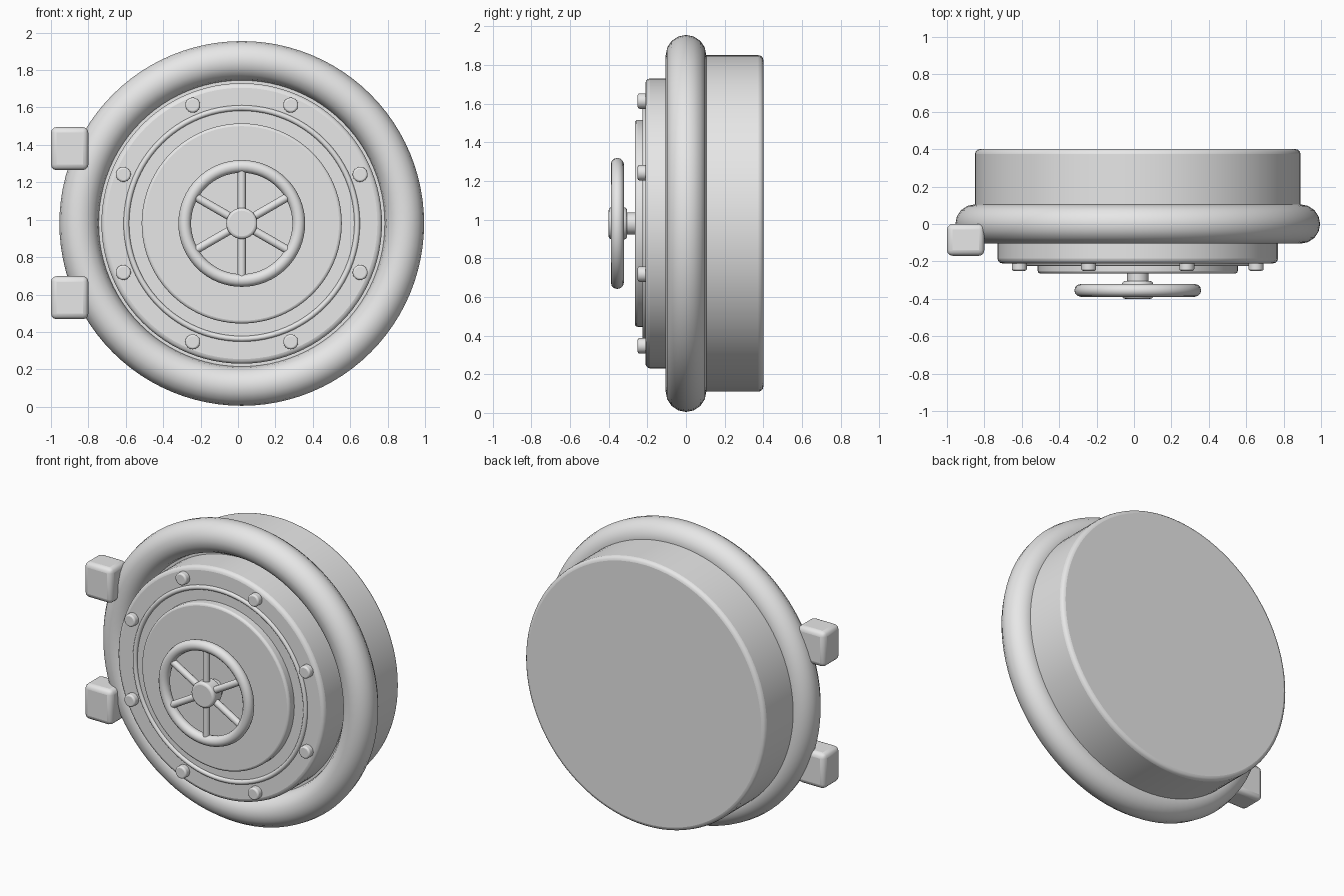
import bpy
import bmesh
from math import cos, sin, pi, radians
from mathutils import Matrix, Vector

if "Cube" in bpy.data.objects:
    bpy.data.objects.remove(bpy.data.objects["Cube"])

CX, CZ = 0.02, 0.98  # axis of the round door

steel = bpy.data.materials.new("light_grey_steel")
steel.use_nodes = True
steel.diffuse_color = (0.8, 0.8, 0.8, 1)
steel.node_tree.nodes["Principled BSDF"].inputs["Base Color"].default_value = (0.8, 0.8, 0.8, 1)


def finish(name, bm, bevel=0.0):
    """Turn a bmesh into a shaded object with optional rounded edges."""
    bmesh.ops.recalc_face_normals(bm, faces=bm.faces)
    mesh = bpy.data.meshes.new(name)
    bm.to_mesh(mesh)
    bm.free()
    mesh.materials.append(steel)
    obj = bpy.data.objects.new(name, mesh)
    bpy.context.collection.objects.link(obj)
    if bevel:
        mod = obj.modifiers.new("rounded_edges", 'BEVEL')
        mod.width = bevel
        mod.segments = 3
        mod.limit_method = 'ANGLE'
        mod.angle_limit = radians(40)
    bpy.ops.object.select_all(action='DESELECT')
    obj.select_set(True)
    bpy.context.view_layer.objects.active = obj
    bpy.ops.object.shade_smooth_by_angle(angle=radians(40))
    return obj


def disc(name, radius, front, back, bevel=0.0, x=CX, z=CZ, sides=64):
    """Cylinder along y between two depths."""
    bm = bmesh.new()
    place = Matrix.Translation((x, (front + back) / 2, z)) @ Matrix.Rotation(pi / 2, 4, 'X')
    bmesh.ops.create_cone(bm, cap_ends=True, segments=sides, radius1=radius,
                          radius2=radius, depth=back - front, matrix=place)
    return finish(name, bm, bevel)


def ring(name, major, minor, y, sides=96, tube=16):
    """Torus around the y axis, spun from a circular section."""
    bm = bmesh.new()
    place = Matrix.Translation((CX + major, y, CZ))
    section = bmesh.ops.create_circle(bm, segments=tube, radius=minor, matrix=place)
    edges = list({e for v in section["verts"] for e in v.link_edges})
    bmesh.ops.spin(bm, geom=section["verts"] + edges, cent=(CX, y, CZ),
                   axis=(0, 1, 0), angle=2 * pi, steps=sides)
    bmesh.ops.remove_doubles(bm, verts=bm.verts, dist=0.0005)
    return finish(name, bm)


# Wall drum and round frame
disc("wall_drum", 0.87, 0.0, 0.4, 0.025, sides=96)
ring("door_frame", 0.87, 0.105, 0.0)

# Door layers
disc("door_slab", 0.75, -0.21, 0.05, 0.025, sides=96)
ring("trim_ring", 0.617, 0.015, -0.21, tube=12)
disc("centre_plate", 0.535, -0.265, -0.19, 0.015, sides=96)

# Bolts around the rim
for i in range(8):
    a = (i + 0.5) * pi / 4
    disc(f"bolt_{i + 1}", 0.04, -0.25, -0.19, 0.01,
         CX + 0.685 * cos(a), CZ + 0.685 * sin(a), 24)

# Hand wheel
disc("wheel_shaft", 0.057, -0.33, -0.25, sides=32)
disc("wheel_hub", 0.083, -0.4, -0.305, 0.015, sides=32)
ring("wheel_rim", 0.305, 0.034, -0.355, 64, 12)
for i in range(6):
    a = i * pi / 3 + pi / 6
    way = Vector((cos(a), 0, sin(a)))
    bm = bmesh.new()
    place = (Matrix.Translation(Vector((CX, -0.355, CZ)) + way * 0.145)
             @ way.to_track_quat('Z', 'Y').to_matrix().to_4x4())
    bmesh.ops.create_cone(bm, cap_ends=True, segments=16, radius1=0.022,
                          radius2=0.022, depth=0.29, matrix=place)
    finish(f"wheel_spoke_{i + 1}", bm)

# Hinge blocks
for name, z in (("upper_hinge", 1.38), ("lower_hinge", 0.583)):
    bm = bmesh.new()
    place = Matrix.Translation((-0.9, -0.085, z)) @ Matrix.Diagonal((0.2, 0.17, 0.23, 1))
    bmesh.ops.create_cube(bm, size=1, matrix=place)
    finish(name, bm, 0.03)
